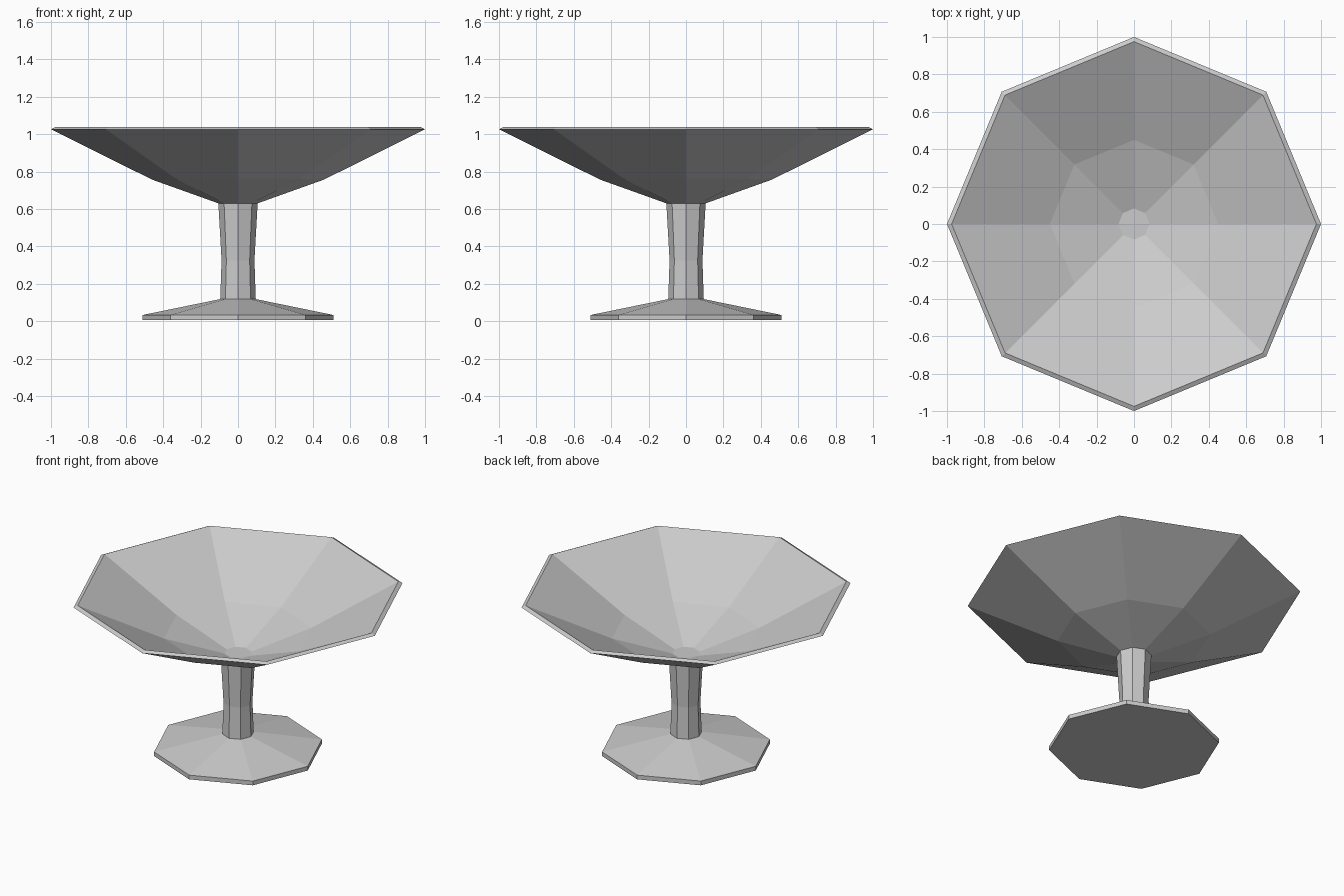
import bpy
import bmesh
from math import cos, sin, pi

if "Cube" in bpy.data.objects:
    bpy.data.objects.remove(bpy.data.objects["Cube"])

SIDES = 8


def lathe(name, profile, cap_start=False, cap_end=False):
    """Revolve (radius, z) points into a flat-shaded eight-sided part."""
    bm = bmesh.new()
    rings = [[bm.verts.new((r * cos(2 * pi * i / SIDES), r * sin(2 * pi * i / SIDES), z))
              for i in range(SIDES)] for r, z in profile]
    for a, b in zip(rings, rings[1:]):
        for i in range(SIDES):
            j = (i + 1) % SIDES
            bm.faces.new((a[i], a[j], b[j], b[i]))
    if cap_start:
        bm.faces.new(rings[0][::-1])
    if cap_end:
        bm.faces.new(rings[-1])
    mesh = bpy.data.meshes.new(name)
    bm.to_mesh(mesh)
    bm.free()
    obj = bpy.data.objects.new(name, mesh)
    bpy.context.collection.objects.link(obj)
    return obj


# Wide foot with a closed underside, open where the stem meets it
lathe("foot", [(0.51, 0.005), (0.51, 0.033), (0.095, 0.118)], cap_start=True)

# Slightly waisted stem
lathe("stem", [(0.095, 0.118), (0.088, 0.325), (0.105, 0.63)])

# Thin bowl: outside, bevelled rim, inside and inner floor
lathe("bowl", [(0.105, 0.63), (0.46, 0.757), (1.0, 1.026),
               (0.975, 1.038), (0.45, 0.777), (0.083, 0.648)], cap_end=True)
